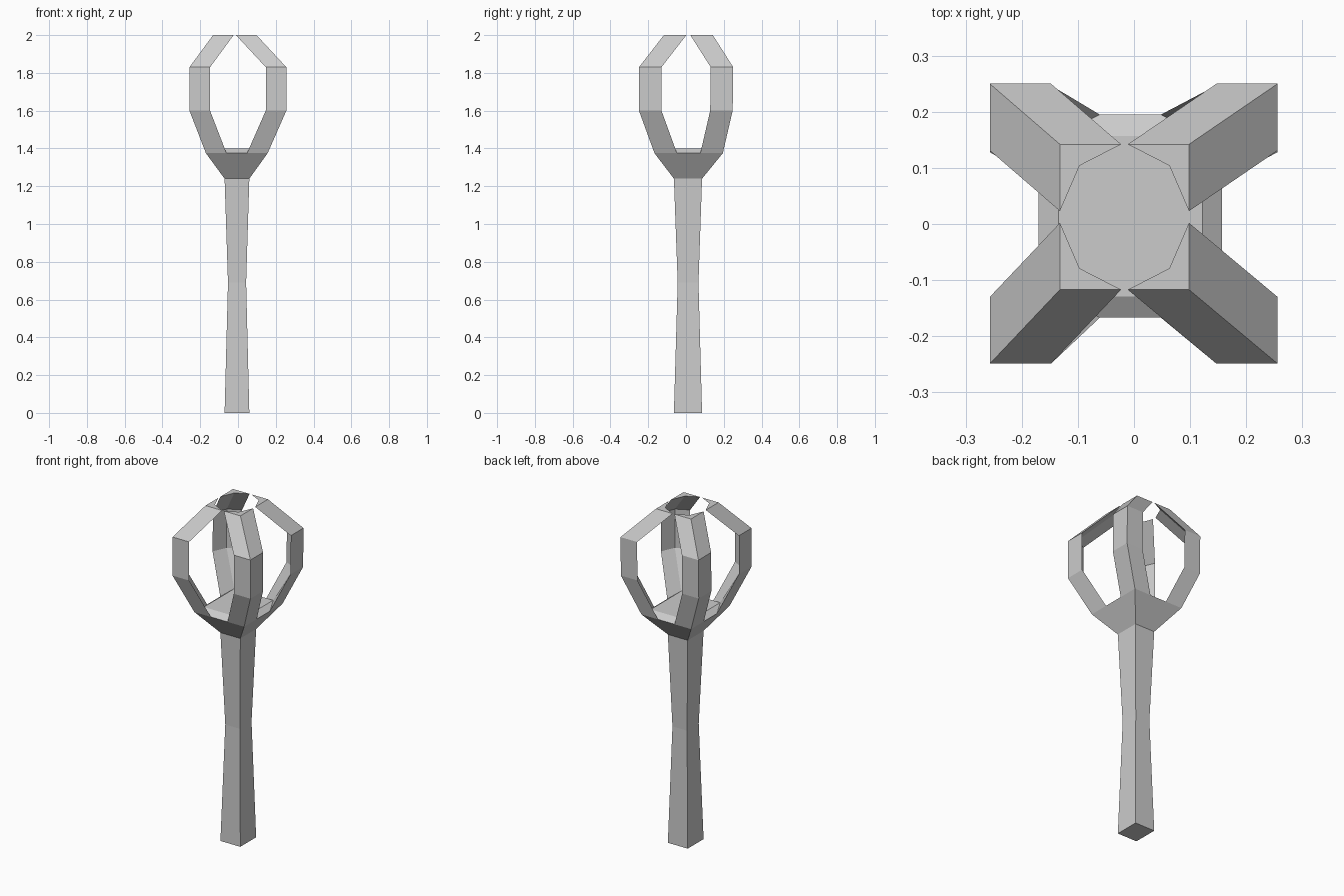
import bpy, bmesh

if "Cube" in bpy.data.objects:
    bpy.data.objects.remove(bpy.data.objects["Cube"])

CORNERS = [(1, 1), (0, 1), (0, 0), (1, 0)]   # x side, y side (1 = max)
WX, WY = 0.109, 0.119                        # prong width along x and y
IX, IY = 0.035, 0.038                        # inset of the prong's inner crease

# z, x min, x max, y min, y max
HANDLE = [(0, -.071, .06, -.064, .085),
          (.69, -.053, .043, -.044, .066),
          (1.24, -.071, .06, -.064, .085)]
RIM = (1.375, -.17, .157, -.167, .195)
PRONG = [RIM,
         (1.6, -.257, .256, -.249, .247),
         (1.83, -.257, .256, -.249, .25),
         (2.0, -.132, .098, -.117, .142)]
RISE = 0.025                                 # raised floor of the cup


def corner(level, c):
    return level[1 + c[0]], level[3 + c[1]]


def crease(level, c, z):
    x, y = corner(level, c)
    return (x - IX * (2 * c[0] - 1), y - IY * (2 * c[1] - 1), z)


def loft(name, rings, cap_start=True, cap_end=True):
    """Skin a stack of closed rings into one flat-shaded object."""
    bm = bmesh.new()
    vs = [[bm.verts.new(p) for p in r] for r in rings]
    for a, b in zip(vs, vs[1:]):
        n = len(a)
        for i in range(n):
            j = (i + 1) % n
            bm.faces.new((a[i], a[j], b[j], b[i]))
    if cap_start:
        bm.faces.new(vs[0][::-1])
    if cap_end:
        bm.faces.new(vs[-1])
    bmesh.ops.recalc_face_normals(bm, faces=bm.faces)
    mesh = bpy.data.meshes.new(name)
    bm.to_mesh(mesh)
    bm.free()
    obj = bpy.data.objects.new(name, mesh)
    bpy.context.collection.objects.link(obj)
    return obj


# Waisted square handle, flaring into a cup with a raised floor
rings = [[(*corner(l, c), l[0]) for c in CORNERS] for l in HANDLE + [RIM]]
rings.append([crease(RIM, c, RIM[0] + RISE) for c in CORNERS])
loft("handle_and_cup", rings)

# Four curved corner prongs with an arrowhead cross-section
for n, c in enumerate(CORNERS):
    sx, sy = 2 * c[0] - 1, 2 * c[1] - 1
    rings = []
    for l in PRONG:
        x, y = corner(l, c)
        z = l[0]
        inner_z = z + RISE if l is RIM else z
        rings.append([(x, y, z), (x - sx * WX, y, z),
                      crease(l, c, inner_z), (x, y - sy * WY, z)])
    loft(f"prong_{n + 1}", rings, cap_start=False)
